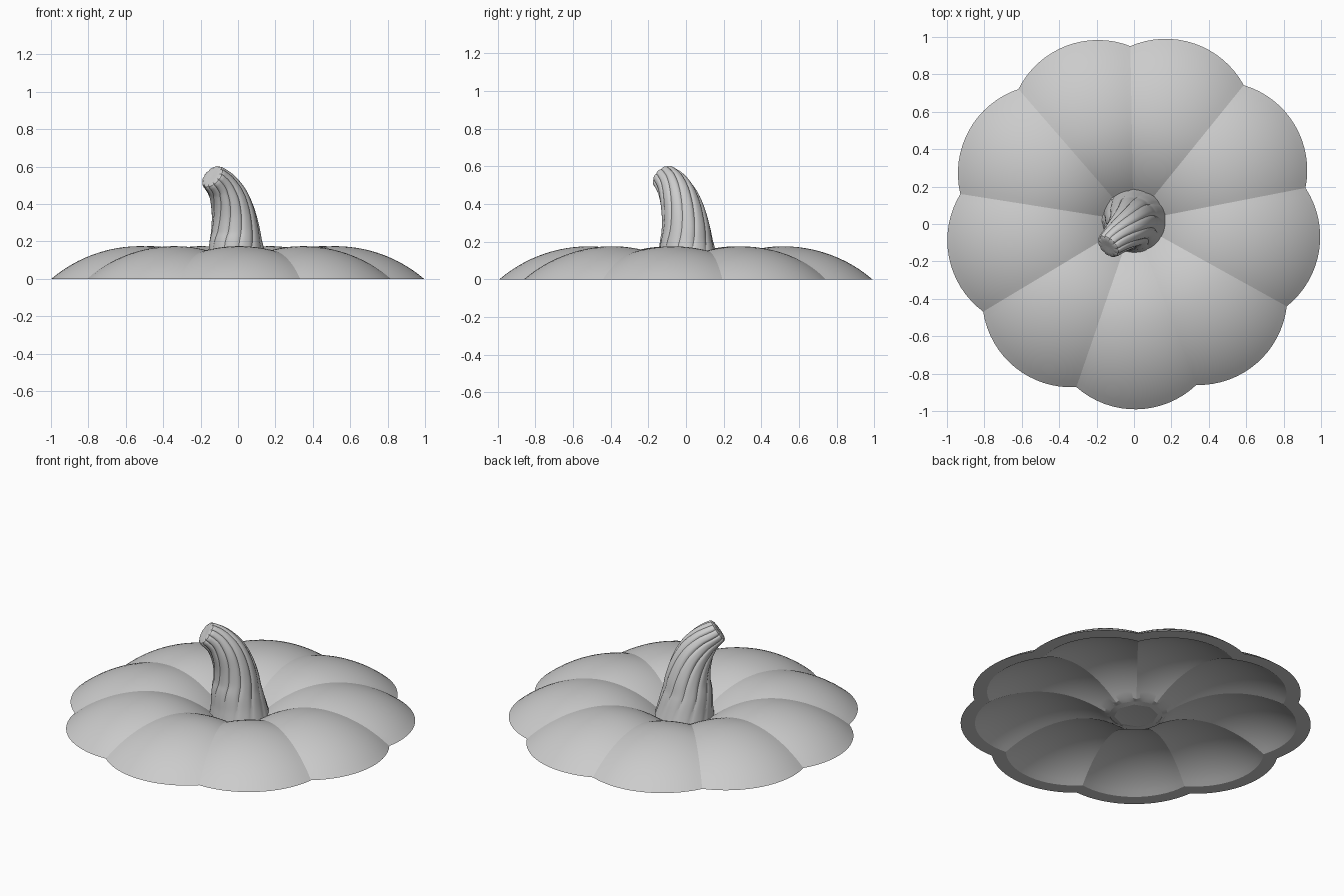
import bpy, bmesh, math
from mathutils import Vector

cube = bpy.data.objects.get("Cube")
if cube:
    bpy.data.objects.remove(cube)

grey = bpy.data.materials.new("light_grey")
grey.use_nodes = True
colour = (0.6, 0.6, 0.6, 1)
grey.diffuse_color = colour
grey.node_tree.nodes["Principled BSDF"].inputs["Base Color"].default_value = colour

CENTRE = Vector((-0.003, 0.014, 0))
LOBES, STEPS = 9, 16
LOBE_R, LOBE_Z = 0.53, -0.557


def loft(name, rings, closed=False, caps=False, angle=20):
    """Skin a list of equal-length rings of points."""
    bm = bmesh.new()
    loops = [[bm.verts.new(p) for p in ring] for ring in rings]
    n = len(loops[0])
    pairs = list(zip(loops, loops[1:]))
    if closed:
        pairs.append((loops[-1], loops[0]))
    for a, b in pairs:
        for i in range(n):
            j = (i + 1) % n
            bm.faces.new((a[i], a[j], b[j], b[i]))
    if caps:
        bm.faces.new(loops[0][::-1])
        bm.faces.new(loops[-1])
    bmesh.ops.recalc_face_normals(bm, faces=bm.faces)
    mesh = bpy.data.meshes.new(name)
    bm.to_mesh(mesh)
    bm.free()
    obj = bpy.data.objects.new(name, mesh)
    bpy.context.collection.objects.link(obj)
    mesh.materials.append(grey)
    bpy.ops.object.select_all(action="DESELECT")
    obj.select_set(True)
    bpy.context.view_layer.objects.active = obj
    bpy.ops.object.shade_smooth_by_angle(angle=math.radians(angle))
    return obj


# Lid shell: each lobe is a slice of a sphere, dipping faster near the stem
def shell_ring(t, radius, dip):
    ring = []
    for i in range(LOBES * STEPS):
        phi = math.radians(40) * ((i % STEPS) / STEPS - 0.5)
        theta = math.radians(91) + math.tau * i / (LOBES * STEPS)
        flat = radius ** 2 - LOBE_Z ** 2
        rim = LOBE_R * math.cos(phi) + math.sqrt(flat - (LOBE_R * math.sin(phi)) ** 2)
        r = 0.15 + (rim - 0.15) * t
        u, v = r * math.cos(phi) - LOBE_R, r * math.sin(phi)
        d = u * u * (dip if u < 0 else 1) + v * v
        z = math.sqrt(max(radius ** 2 - d, 0)) + LOBE_Z
        z = 0 if t == 1 else max(z, 0.008)
        ring.append(CENTRE + Vector((r * math.cos(theta), r * math.sin(theta), z)))
    return ring


COUNT = 24
outer = [shell_ring(k / COUNT, 0.732, 1.3) for k in range(COUNT + 1)]
inner = [shell_ring(k / COUNT, 0.682, 1.1) for k in range(COUNT, -1, -1)]
loft("lid_shell", outer + inner, closed=True)

# Stem: ribbed, twisted sweep along a leaning path (x, y, z, radius)
path = [(0, 0.015, 0.02, 0.172), (-0.006, 0.01, 0.1, 0.157), (-0.012, 0.003, 0.18, 0.145),
        (-0.014, 0, 0.26, 0.131), (-0.025, -0.014, 0.35, 0.117), (-0.048, -0.038, 0.43, 0.104),
        (-0.085, -0.071, 0.495, 0.088), (-0.132, -0.115, 0.542, 0.073)]


def sample(t):
    """Smooth spline through the path."""
    s = t * (len(path) - 1)
    i = min(int(s), len(path) - 2)
    f = s - i
    p = [Vector(path[max(0, min(len(path) - 1, i + k))]) for k in (-1, 0, 1, 2)]
    return 0.5 * (2 * p[1] + (p[2] - p[0]) * f + (2 * p[0] - 5 * p[1] + 4 * p[2] - p[3]) * f ** 2
                  + (3 * p[1] - p[0] - 3 * p[2] + p[3]) * f ** 3)


RIBS, SIDES = 11, 88


def stem_ring(t, scale=1.0, lift=0.0):
    s = sample(t)
    tangent = (sample(min(t + 0.01, 1)) - sample(max(t - 0.01, 0))).to_3d().normalized()
    side = Vector((0, 1, 0)).cross(tangent).normalized()
    up = tangent.cross(side)
    ring = []
    for i in range(SIDES):
        a = math.tau * i / SIDES
        groove = 1 - abs(math.sin(a * RIBS / 2))
        r = s[3] * scale * (1 - (0.02 + 0.08 * t) * groove ** 2)
        b = a + 0.9 * t
        ring.append(s.to_3d() + tangent * lift + (side * math.cos(b) + up * math.sin(b)) * r)
    return ring


rings = [stem_ring(k / 36) for k in range(37)]
rings += [stem_ring(1, s, h) for s, h in ((0.93, 0.009), (0.8, 0.014), (0.5, 0.015), (0.15, 0.013))]
loft("stem", rings, caps=True, angle=30)

# Stem plug: eight-sided stepped base under the lid
steps = [(0.165, 0.05), (0.18, 0.03), (0.165, 0.012), (0.125, 0.002), (0.1, 0.006)]
loft("stem_plug", [[CENTRE + Vector((r * math.cos(math.tau * i / 8), r * math.sin(math.tau * i / 8), z))
                    for i in range(8)] for r, z in steps], caps=True)
